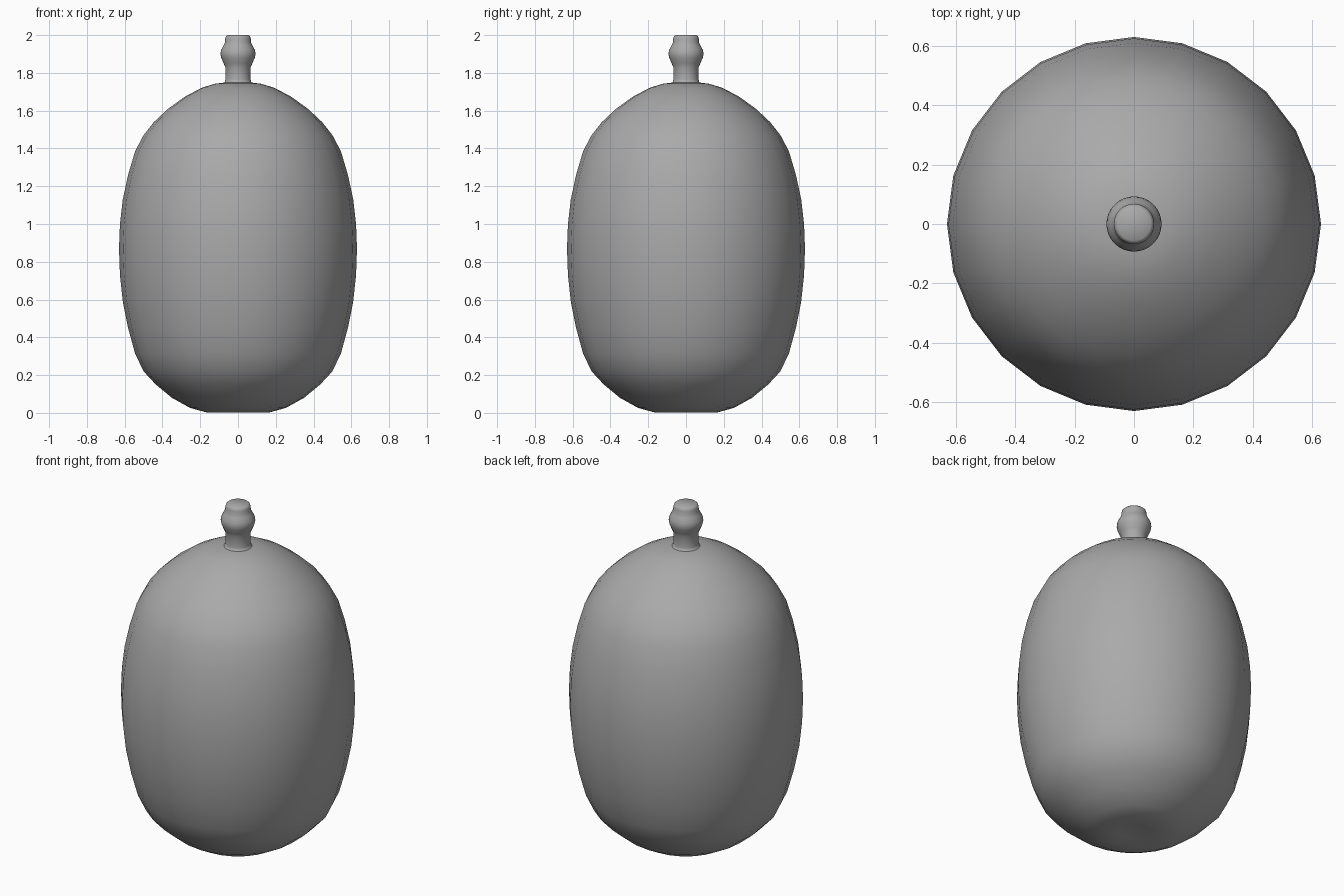
import bpy, bmesh
from math import radians, tau

cube = bpy.data.objects.get("Cube")
if cube:
    bpy.data.objects.remove(cube, do_unlink=True)

grey = bpy.data.materials.new("mid_grey")
grey.use_nodes = True
colour = (0.4, 0.4, 0.4, 1)
grey.diffuse_color = colour
grey.node_tree.nodes["Principled BSDF"].inputs["Base Color"].default_value = colour


def lathe(name, profile, sides, angle):
    """Spin a (radius, height) profile around z."""
    bm = bmesh.new()
    verts = [bm.verts.new((r, 0, z)) for r, z in profile]
    edges = [bm.edges.new(pair) for pair in zip(verts, verts[1:])]
    bmesh.ops.spin(bm, geom=verts + edges, cent=(0, 0, 0), axis=(0, 0, 1),
                   angle=tau, steps=sides, use_merge=True)
    bmesh.ops.remove_doubles(bm, verts=bm.verts, dist=0.0005)
    bmesh.ops.recalc_face_normals(bm, faces=bm.faces)
    mesh = bpy.data.meshes.new(name)
    bm.to_mesh(mesh)
    bm.free()
    mesh.materials.append(grey)
    obj = bpy.data.objects.new(name, mesh)
    bpy.context.collection.objects.link(obj)
    bpy.ops.object.select_all(action="DESELECT")
    obj.select_set(True)
    bpy.context.view_layer.objects.active = obj
    bpy.ops.object.shade_smooth_by_angle(angle=radians(angle))


# Rounded body: dimpled base, full sides and a domed shoulder
base = [(0, 0.02), (0.08, 0.014), (0.165, 0.002), (0.255, 0.027),
        (0.35, 0.08), (0.435, 0.15), (0.5, 0.22), (0.545, 0.315)]
sides = [(0.582, 0.45), (0.61, 0.59), (0.625, 0.73), (0.63, 0.87),
         (0.625, 1.0), (0.61, 1.13), (0.582, 1.26)]
shoulder = [(0.545, 1.385), (0.5, 1.47), (0.445, 1.54), (0.37, 1.61),
            (0.28, 1.675), (0.19, 1.722), (0.12, 1.743), (0.06, 1.75), (0, 1.75)]
lathe("body", base + sides + shoulder, 24, 60)

# Stem with a flared foot, a round collar and a softly edged flat tip
stem = [(0, 1.735), (0.08, 1.745), (0.07, 1.752), (0.067, 1.765), (0.067, 1.83),
        (0.076, 1.85), (0.089, 1.88), (0.093, 1.9), (0.09, 1.92),
        (0.077, 1.945), (0.069, 1.96), (0.068, 1.98), (0.064, 1.993),
        (0.056, 2), (0, 2)]
lathe("stem", stem, 32, 60)
